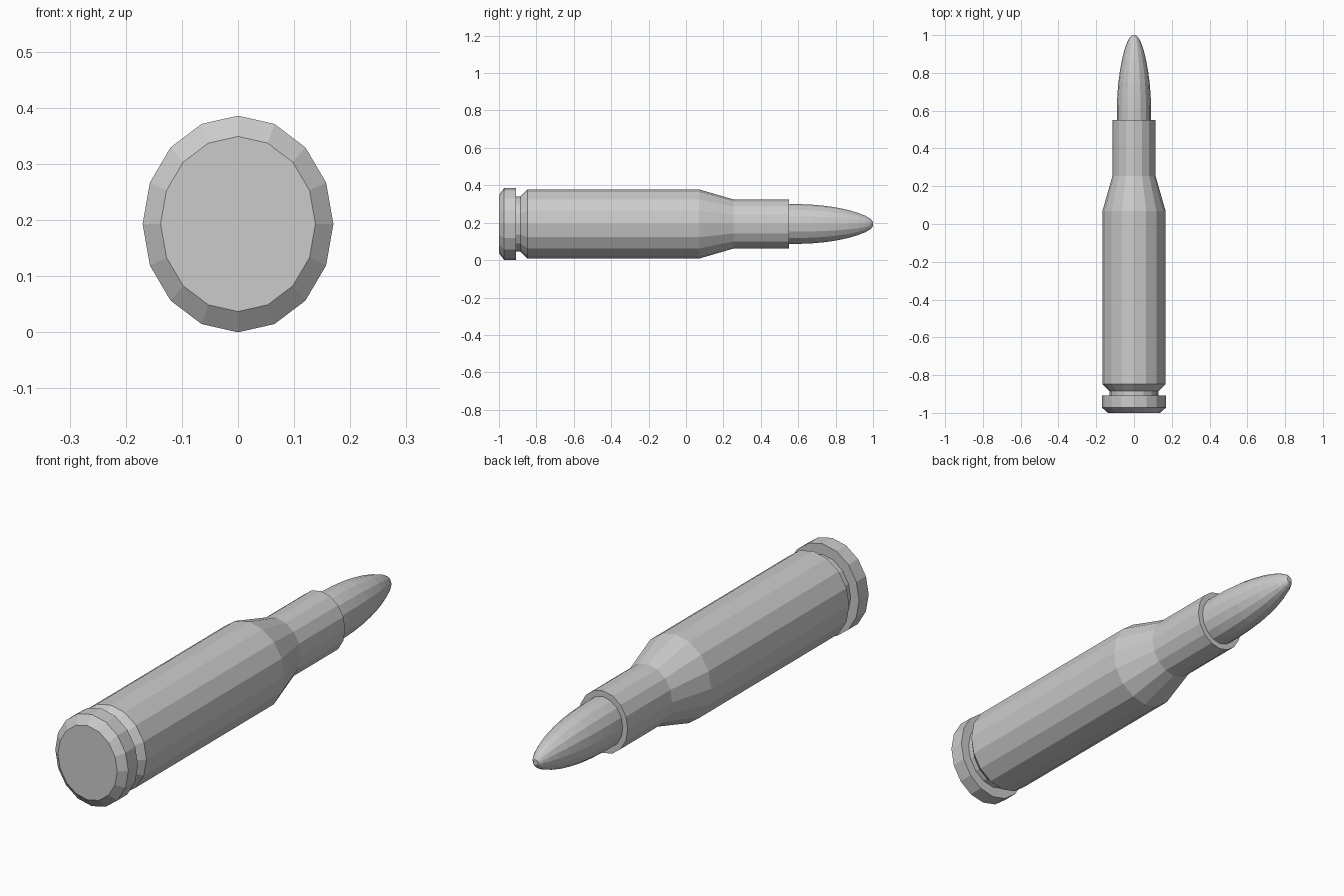
import bpy, bmesh, math

if "Cube" in bpy.data.objects:
    bpy.data.objects.remove(bpy.data.objects["Cube"])

SIDES = 16
AXIS_Z = 0.193


def lathe(name, profile):
    """Skin capped elliptical rings (y, x radius, z radius) along the y axis."""
    bm = bmesh.new()
    rings = []
    for y, rx, rz in profile:
        angles = [2 * math.pi * i / SIDES for i in range(SIDES)]
        rings.append([bm.verts.new((rx * math.sin(a), y, AXIS_Z + rz * math.cos(a)))
                      for a in angles])
    for a, b in zip(rings, rings[1:]):
        for i in range(SIDES):
            j = (i + 1) % SIDES
            bm.faces.new((a[i], a[j], b[j], b[i]))
    bm.faces.new(rings[0])
    bm.faces.new(rings[-1])
    bmesh.ops.recalc_face_normals(bm, faces=bm.faces)
    mesh = bpy.data.meshes.new(name)
    bm.to_mesh(mesh)
    bm.free()
    obj = bpy.data.objects.new(name, mesh)
    bpy.context.collection.objects.link(obj)
    return obj


# Casing: chamfered rim, groove, body, shoulder and neck
lathe("casing", [
    (-1.0, 0.138, 0.156), (-0.972, 0.17, 0.193), (-0.908, 0.17, 0.193),
    (-0.908, 0.131, 0.148), (-0.885, 0.131, 0.148), (-0.847, 0.167, 0.185),
    (0.07, 0.167, 0.185), (0.255, 0.114, 0.131), (0.55, 0.114, 0.131),
])

# Projectile: straight shank seated in the neck, then a rounded ogive
shank_rx, shank_rz = 0.091, 0.106
ogive = [(0.53, 1.0), (0.61, 1.0), (0.68, 0.97), (0.75, 0.91), (0.81, 0.82),
         (0.87, 0.70), (0.92, 0.56), (0.96, 0.41), (0.985, 0.27), (1.0, 0.12)]
lathe("projectile", [(y, shank_rx * s, shank_rz * s) for y, s in ogive])
